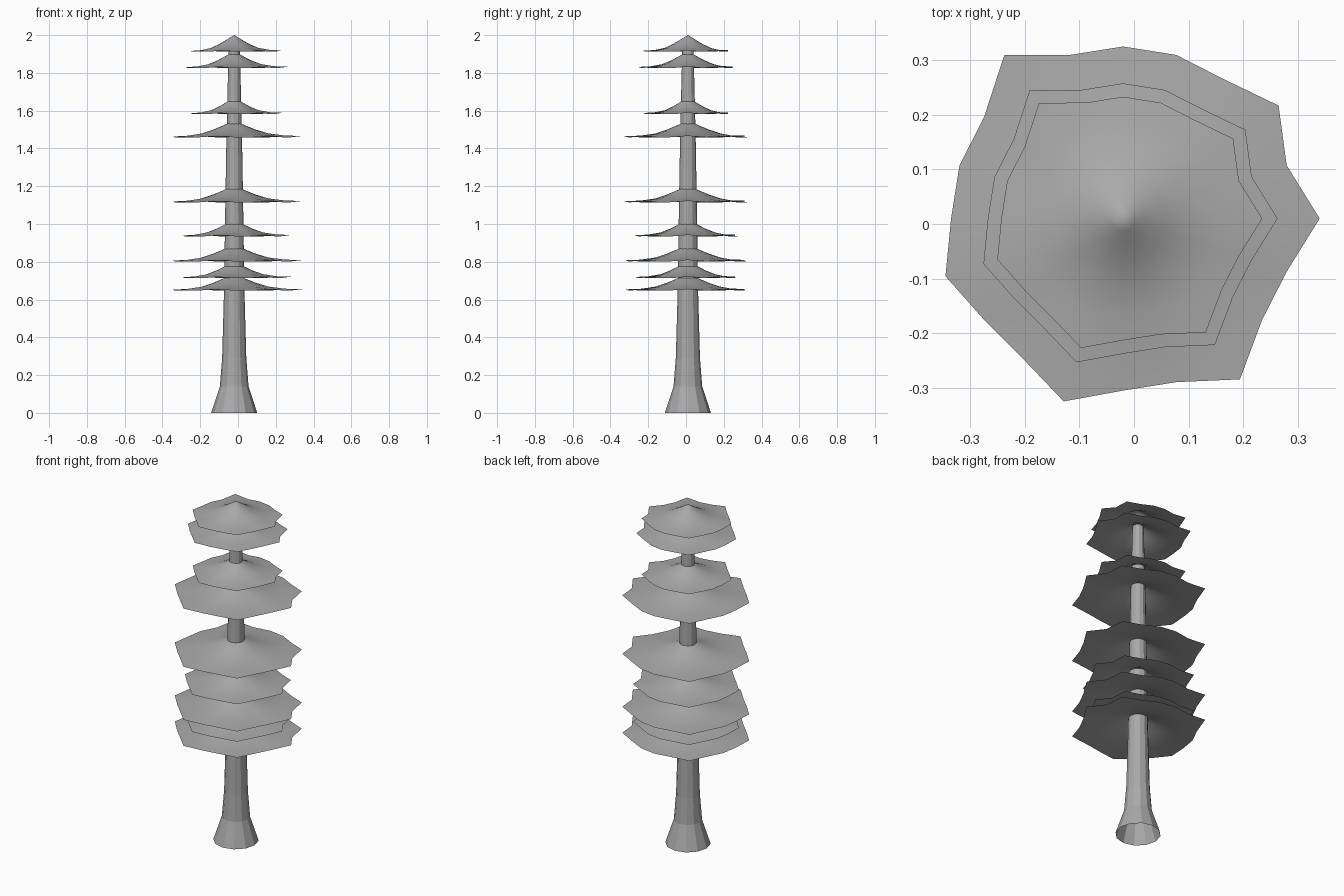
import bpy, bmesh
from math import sin, cos, pi

cube = bpy.data.objects.get("Cube")
if cube:
    bpy.data.objects.remove(cube)

CX, CY = -0.02, 0.01   # trunk axis

grey = bpy.data.materials.new("plain grey")
grey.use_nodes = True
COL = (0.4, 0.4, 0.4, 1)
grey.diffuse_color = COL
grey.node_tree.nodes["Principled BSDF"].inputs["Base Color"].default_value = COL


def ring(bm, radii, zs):
    n = len(radii)
    return [bm.verts.new((r * cos(2 * pi * i / n), r * sin(2 * pi * i / n), z))
            for i, (r, z) in enumerate(zip(radii, zs))]


def bridge(bm, a, b):
    for i in range(len(a)):
        j = (i + 1) % len(a)
        bm.faces.new((a[i], a[j], b[j], b[i]))


def finish(bm, name, z=0.0, smooth=False):
    mesh = bpy.data.meshes.new(name)
    bm.to_mesh(mesh)
    bm.free()
    mesh.materials.append(grey)
    for p in mesh.polygons:
        p.use_smooth = smooth
    ob = bpy.data.objects.new(name, mesh)
    ob.location = (CX, CY, z)
    bpy.context.collection.objects.link(ob)


# Flared, tapering trunk, open at the bottom
SIDES = 12
bm = bmesh.new()
prev = None
for r, z in [(.122, 0), (.076, .14), (.064, .29), (.054, .65), (.047, 1.12),
             (.041, 1.47), (.033, 1.8), (.029, 1.95)]:
    cur = ring(bm, [r] * SIDES, [z] * SIDES)
    if prev:
        bridge(bm, prev, cur)
    prev = cur
finish(bm, "trunk")

# Foliage tiers: ragged outline shared by all, with pointed tips
outline = [.315] * 20
for i, r in {0: .36, 2: .352, 7: .37, 11: .342, 14: .352, 17: .364}.items():
    outline[i] = r
profile = [(.1, .075), (.2, .061), (.35, .041), (.55, .02), (.78, .007), (1, 0)]


def tier(name, scale, z):
    bm = bmesh.new()
    apex = bm.verts.new((0, 0, .088))
    inner = None
    for u, h in profile:
        # the outline grows ragged, and its tips lift, toward the rim
        radii = [scale * u * (.315 + (r - .315) * u * u) for r in outline]
        zs = [h + (r - .315) * .15 * u ** 4 for r in outline]
        cur = ring(bm, radii, zs)
        if inner:
            bridge(bm, cur, inner)
        else:
            for i in range(len(cur)):
                bm.faces.new((cur[i], cur[(i + 1) % len(cur)], apex))
        inner = cur
    finish(bm, name, z, smooth=True)


LARGE, MEDIUM, SMALL, TINY = 1, .835, .786, .708
for i, (s, z) in enumerate([(LARGE, .648), (MEDIUM, .714), (LARGE, .802),
                            (MEDIUM, .935), (LARGE, 1.115), (LARGE, 1.459),
                            (TINY, 1.582), (SMALL, 1.826), (TINY, 1.912)]):
    tier(f"foliage_tier_{i + 1}", s, z)
